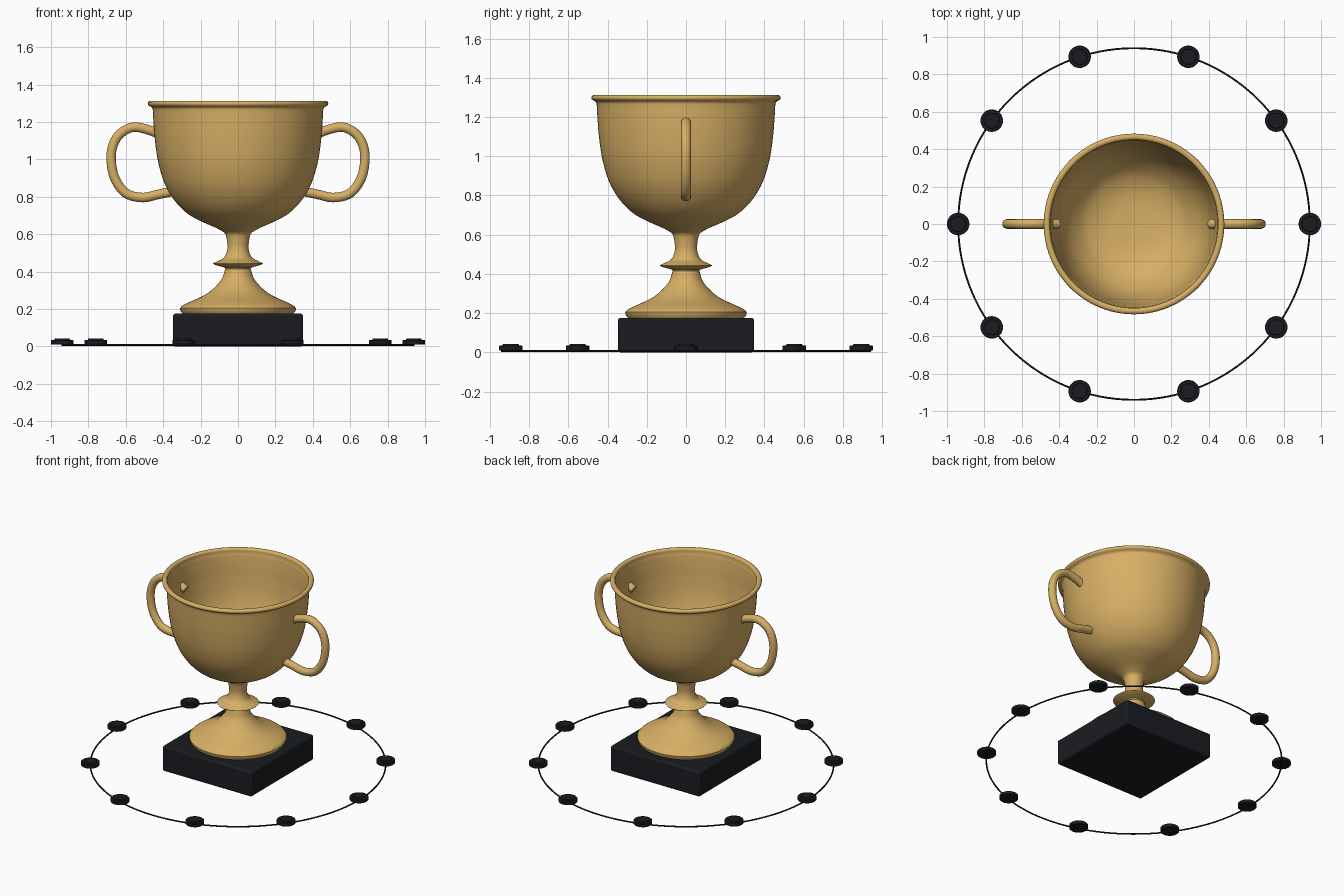
import bpy, math
from mathutils import Vector

if "Cube" in bpy.data.objects:
    bpy.data.objects.remove(bpy.data.objects["Cube"])


def material(name, rgb):
    m = bpy.data.materials.new(name)
    m.diffuse_color = (*rgb, 1)
    m.use_nodes = True
    m.node_tree.nodes["Principled BSDF"].inputs["Base Color"].default_value = m.diffuse_color
    return m


gold = material("gold", (0.68, 0.43, 0.13))
black = material("black", (0.01, 0.012, 0.015))


def smooth_path(pts, n=5):
    """Catmull-Rom curve through the given points."""
    p = [Vector(q) for q in pts]
    p = [2 * p[0] - p[1]] + p + [2 * p[-1] - p[-2]]
    out = []
    for i in range(1, len(p) - 2):
        a, b, c, d = p[i - 1:i + 3]
        for k in range(n):
            t = k / n
            out.append(0.5 * (2 * b + (c - a) * t + (2 * a - 5 * b + 4 * c - d) * t * t
                              + (3 * b - a - 3 * c + d) * t ** 3))
    return out + [p[-2]]


def finish(ob, mat, angle=40):
    ob.data.materials.append(mat)
    bpy.ops.object.select_all(action='DESELECT')
    ob.select_set(True)
    bpy.context.view_layer.objects.active = ob
    bpy.ops.object.shade_smooth_by_angle(angle=math.radians(angle))


def lathe(name, profile, mat, seg=96, loc=(0, 0, 0)):
    """Spin an (r, z) profile, bottom to top on the outside, about z."""
    verts, rings, faces = [], [], []
    for r, z in profile:
        s = len(verts)
        if r < 1e-5:
            verts.append((0, 0, z))
            rings.append([s] * seg)
        else:
            for k in range(seg):
                a = 2 * math.pi * k / seg
                verts.append((r * math.cos(a), r * math.sin(a), z))
            rings.append(list(range(s, s + seg)))
    for lo, hi in zip(rings, rings[1:]):
        for k in range(seg):
            j = (k + 1) % seg
            faces.append(list(dict.fromkeys((lo[k], lo[j], hi[j], hi[k]))))
    me = bpy.data.meshes.new(name)
    me.from_pydata(verts, [], faces)
    ob = bpy.data.objects.new(name, me)
    bpy.context.collection.objects.link(ob)
    ob.location = loc
    finish(ob, mat)
    return ob


# Cup: foot, collared stem, bowl, rolled rim and hollow inside
foot = smooth_path([(0.31, 0.205), (0.285, 0.225), (0.165, 0.283), (0.092, 0.353),
                    (0.068, 0.415)])
collar = smooth_path([(0.072, 0.422), (0.115, 0.434), (0.133, 0.443), (0.115, 0.453),
                      (0.075, 0.475), (0.057, 0.52), (0.06, 0.57), (0.066, 0.598)])
bowl = smooth_path([(0.075, 0.61), (0.12, 0.635), (0.20, 0.67), (0.27, 0.71),
                    (0.33, 0.768), (0.375, 0.835), (0.405, 0.905), (0.43, 1.0),
                    (0.445, 1.11), (0.452, 1.2), (0.456, 1.265), (0.463, 1.28)])
rim = [(0.466 + 0.017 * math.cos(a), 1.298 + 0.015 * math.sin(a))
       for a in [math.radians(d) for d in range(-60, 211, 30)]]
inside = smooth_path([(0.445, 1.275), (0.436, 1.2), (0.428, 1.11), (0.412, 1.0),
                      (0.387, 0.91), (0.355, 0.84), (0.31, 0.78), (0.25, 0.73),
                      (0.15, 0.695), (0, 0.685)])
lathe("cup", [(0, 0.174), (0.295, 0.174), (0.308, 0.19)]
      + foot + collar + bowl + rim + inside, gold)

# Handles, mirrored left and right
path = smooth_path([(0.405, 1.125), (0.47, 1.155), (0.56, 1.172), (0.632, 1.135),
                    (0.67, 1.07), (0.678, 0.99), (0.657, 0.895), (0.598, 0.818),
                    (0.51, 0.796), (0.43, 0.812), (0.36, 0.827)], 6)
for side, name in ((1, "right_handle"), (-1, "left_handle")):
    cu = bpy.data.curves.new(name, 'CURVE')
    cu.dimensions = '3D'
    cu.bevel_depth = 0.026
    cu.bevel_resolution = 5
    cu.use_fill_caps = True
    sp = cu.splines.new('POLY')
    sp.points.add(len(path) - 1)
    for pt, p in zip(sp.points, path):
        pt.co = (side * p[0], 0, p[1], 1)
    ob = bpy.data.objects.new(name, cu)
    bpy.context.collection.objects.link(ob)
    bpy.ops.object.select_all(action='DESELECT')
    ob.select_set(True)
    bpy.context.view_layer.objects.active = ob
    bpy.ops.object.convert(target='MESH')
    finish(bpy.context.object, gold)

# Square plinth
bpy.ops.mesh.primitive_cube_add(size=1, location=(0, 0, 0.0875))
plinth = bpy.context.object
plinth.name = "plinth"
plinth.scale = (0.694, 0.694, 0.175)
bpy.ops.object.transform_apply(location=False, rotation=False, scale=True)
bev = plinth.modifiers.new("bevel", 'BEVEL')
bev.width = 0.012
bev.segments = 3
finish(plinth, black)

# Thin ground ring
bpy.ops.mesh.primitive_torus_add(major_radius=0.94, minor_radius=0.005, major_segments=128,
                                 minor_segments=10, location=(0, 0, 0.007))
bpy.context.object.name = "ground_ring"
finish(bpy.context.object, black)

# Stepped discs spaced around the ring
disc = [(0, 0.01), (0.057, 0.01), (0.06, 0.013), (0.06, 0.032), (0.057, 0.035),
        (0.042, 0.035), (0.04, 0.042), (0, 0.042)]
for i in range(10):
    a = 2 * math.pi * i / 10
    lathe(f"disc_{i + 1}", disc, black, 32, (0.94 * math.cos(a), 0.94 * math.sin(a), 0))
